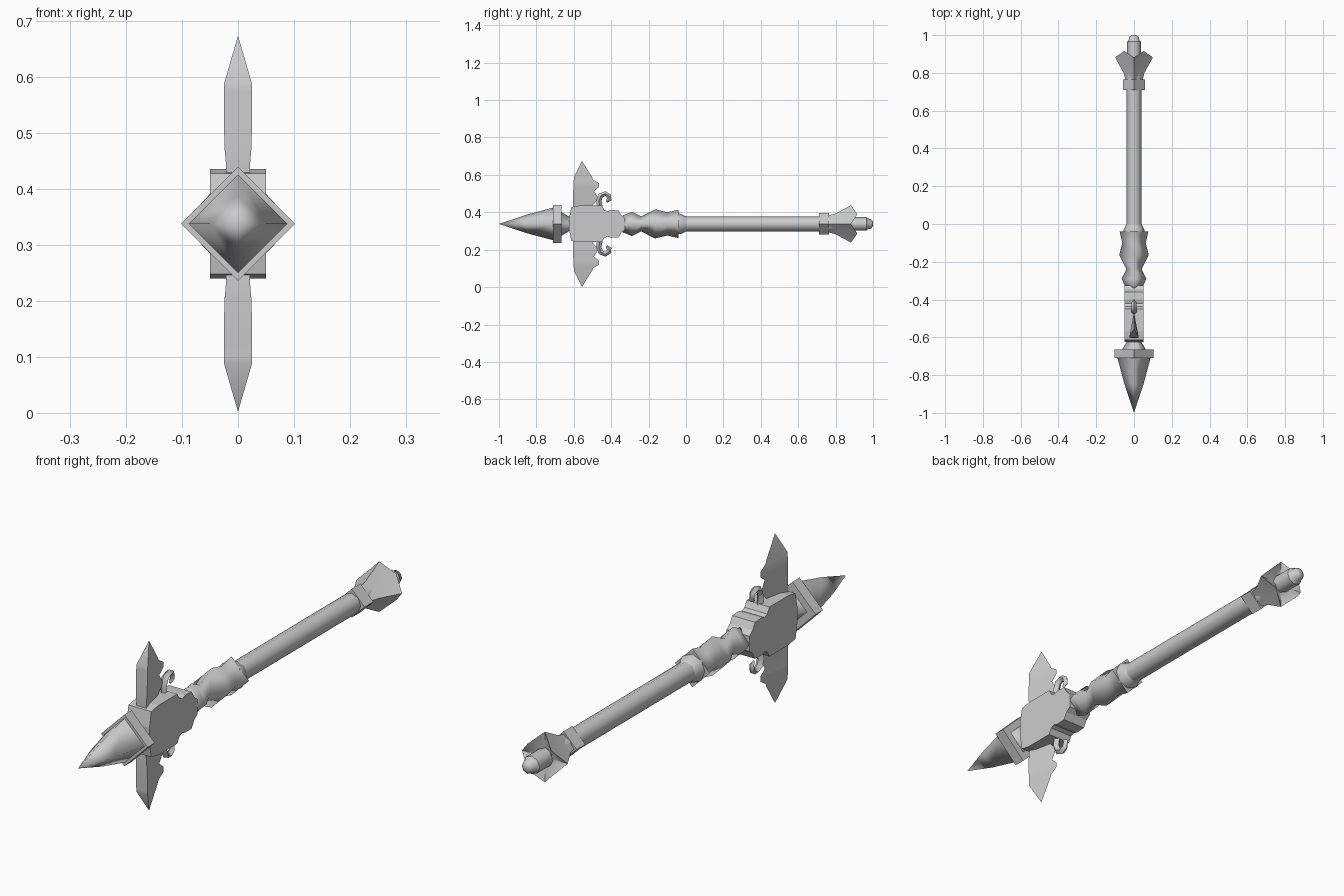
import bpy, bmesh, math
from mathutils import Vector

if "Cube" in bpy.data.objects:
    bpy.data.objects.remove(bpy.data.objects["Cube"])

AXIS_Z = 0.338

steel = bpy.data.materials.new("grey steel")
steel.use_nodes = True
GREY = (0.6, 0.6, 0.6, 1)
steel.diffuse_color = GREY
steel.node_tree.nodes["Principled BSDF"].inputs["Base Color"].default_value = GREY


def skin(name, rings, smooth_angle=0, flip=False):
    """Bridge a list of equal rings, cap the ends, and shade by angle."""
    bm = bmesh.new()
    rows = []
    for ring in rings:
        row = []
        for x, y, z in ring:
            row.append(bm.verts.new((x, y, AXIS_Z + (-z if flip else z))))
        rows.append(row)
    n = len(rows[0])
    for a, b in zip(rows, rows[1:]):
        for i in range(n):
            j = (i + 1) % n
            bm.faces.new((a[i], a[j], b[j], b[i]))
    bm.faces.new(rows[0])
    bm.faces.new(rows[-1])
    bmesh.ops.remove_doubles(bm, verts=bm.verts, dist=0.0002)
    bmesh.ops.recalc_face_normals(bm, faces=bm.faces)
    limit = math.radians(smooth_angle)
    for f in bm.faces:
        f.smooth = smooth_angle > 0
    for e in bm.edges:
        e.smooth = e.calc_face_angle(math.pi) < limit
    mesh = bpy.data.meshes.new(name)
    bm.to_mesh(mesh)
    bm.free()
    mesh.materials.append(steel)
    obj = bpy.data.objects.new(name, mesh)
    bpy.context.collection.objects.link(obj)
    return obj


def turned(name, profile, sides=4, smooth_angle=0):
    """Turn (y, radius) pairs about the long axis; four sides give a diamond.
    Two more values place the in-between corners separately."""
    rings = []
    for y, r, *mid in profile:
        ring = []
        for i in range(sides):
            yy, rr = mid if mid and i % 2 else (y, r)
            a = math.tau * i / sides
            ring.append((rr * math.cos(a), yy, rr * math.sin(a)))
        rings.append(ring)
    return skin(name, rings, smooth_angle)


# Spear point with its flange and neck
turned("spear_point", [(-1, 0.0), (-0.85, 0.05), (-0.70, 0.09)], 4, 92)
turned("point_flange", [(-0.71, 0.102), (-0.665, 0.102)])
turned("point_neck", [(-0.67, 0.066), (-0.62, 0.036), (-0.60, 0.036)], 4, 92)

# Guard block: symmetrical outline, extruded across x
upper = [(-0.625, 0.03), (-0.613, 0.09), (-0.57, 0.098), (-0.45, 0.098),
         (-0.437, 0.075), (-0.42, 0.068), (-0.40, 0.074), (-0.36, 0.072),
         (-0.345, 0.045), (-0.325, 0.03)]
outline = upper + [(y, -z) for y, z in reversed(upper)]
skin("guard_block", [[(x, y, z) for y, z in outline] for x in (-0.05, 0.05)])

# Blades: triangular section, flat at the front and thin at the back
# (height, front y, back y, half width)
blade = [(0.07, -0.602, -0.51, 0.021), (0.10, -0.604, -0.50, 0.021),
         (0.135, -0.604, -0.467, 0.024), (0.175, -0.603, -0.492, 0.025),
         (0.195, -0.602, -0.467, 0.025), (0.217, -0.601, -0.465, 0.025),
         (0.237, -0.60, -0.497, 0.025), (0.25, -0.60, -0.502, 0.025),
         (0.336, -0.556, -0.556, 0)]
# Hooks: (y, height, half thickness, half width)
hook = [(-0.46, 0.08, 0.016, 0.013), (-0.466, 0.125, 0.014, 0.015),
        (-0.455, 0.152, 0.014, 0.015), (-0.432, 0.162, 0.013, 0.014),
        (-0.413, 0.15, 0.013, 0.012), (-0.411, 0.13, 0.013, 0.01),
        (-0.425, 0.119, 0.006, 0.004)]
hook_rings = []
for i, (y, z, t, w) in enumerate(hook):
    before, after = hook[max(i - 1, 0)], hook[min(i + 1, len(hook) - 1)]
    d = Vector((after[0] - before[0], after[1] - before[1])).normalized()
    ny, nz = -d.y * t, d.x * t
    hook_rings.append([(w, y, z), (0, y + ny, z + nz),
                       (-w, y, z), (0, y - ny, z - nz)])
for side, flip in (("upper", False), ("lower", True)):
    skin(side + "_blade", [[(-w, f, z), (w, f, z), (0, b, z)]
                           for z, f, b, w in blade], 50, flip)
    skin(side + "_hook", hook_rings, 60, flip)

# Baluster grip between guard and shaft
turned("grip", [(-0.34, 0.045), (-0.325, 0.05), (-0.29, 0.065), (-0.24, 0.04),
                (-0.165, 0.078), (-0.10, 0.062), (-0.04, 0.076)], 4, 92)
turned("shaft_collar", [(-0.045, 0.055), (-0.03, 0.055), (0, 0.04)], 8, 50)

# Shaft and rear ring
turned("shaft", [(-0.05, 0.04), (0.80, 0.04)], 8, 50)
turned("rear_ring", [(0.71, 0.057), (0.765, 0.057)])

# Flared pommel cup, with raised edge middles, and the stud inside it
turned("pommel_cup", [(0.76, 0.045, 0.76, 0.033), (0.80, 0.055, 0.80, 0.04),
                      (0.882, 0.1, 0.916, 0.073), (0.88, 0.03, 0.88, 0.03)], 8, 50)
turned("pommel_stud", [(0.86, 0.036), (0.965, 0.036), (0.97, 0.029),
                       (0.99, 0.025), (1, 0.012)], 8, 50)
